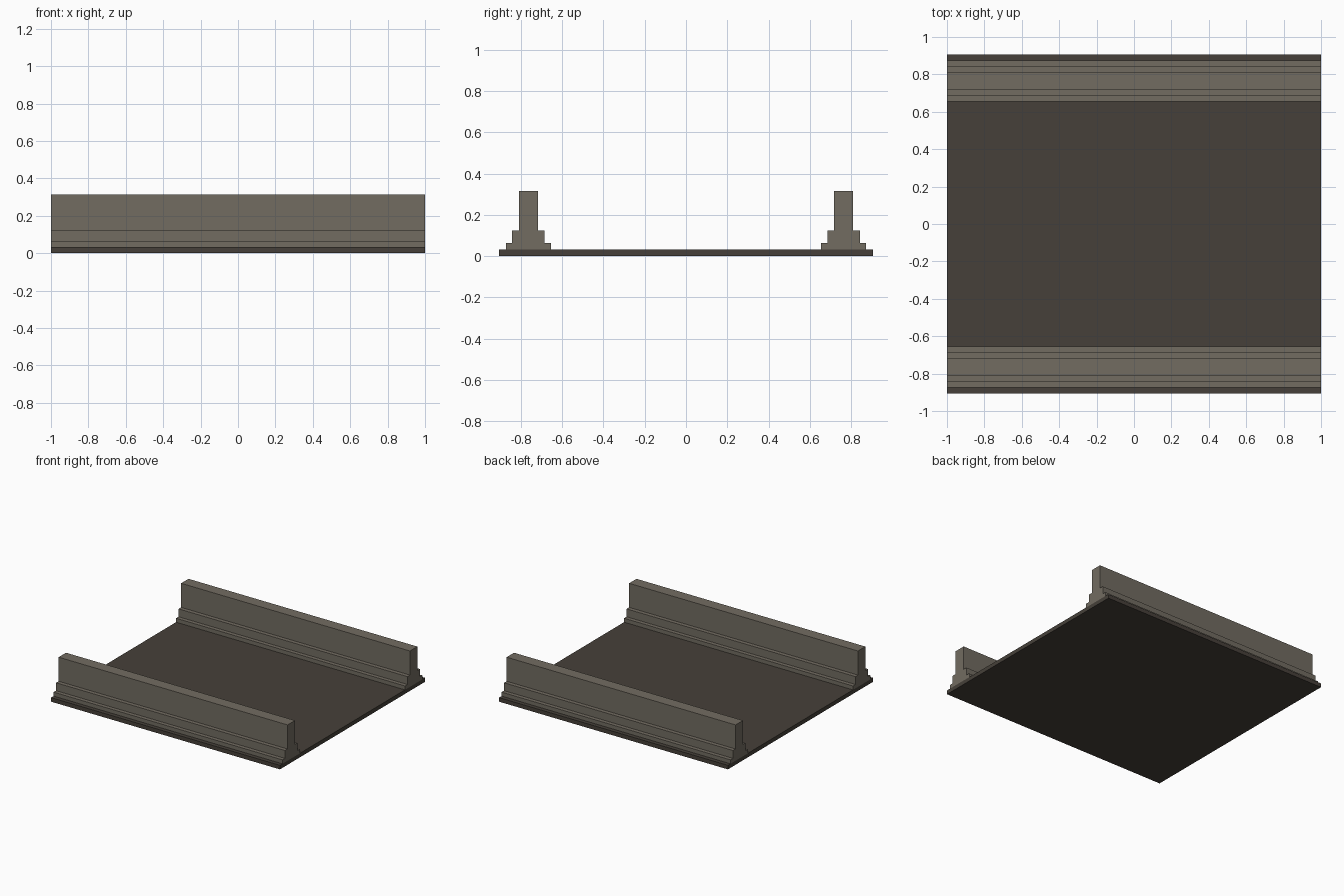
import bpy
import bmesh

cube = bpy.data.objects.get("Cube")
if cube:
    bpy.data.objects.remove(cube, do_unlink=True)


def make_material(name, color):
    mat = bpy.data.materials.new(name)
    mat.use_nodes = True
    mat.diffuse_color = color
    mat.node_tree.nodes["Principled BSDF"].inputs["Base Color"].default_value = color
    return mat


def extrude_profile(name, profile, mat, half_length=1.0):
    """Sweep a closed (y, z) outline along x."""
    bm = bmesh.new()
    face = bm.faces.new([bm.verts.new((-half_length, y, z)) for y, z in profile])
    swept = bmesh.ops.extrude_face_region(bm, geom=[face], use_keep_orig=True)
    verts = [v for v in swept["geom"] if isinstance(v, bmesh.types.BMVert)]
    bmesh.ops.translate(bm, verts=verts, vec=(2 * half_length, 0, 0))
    bmesh.ops.recalc_face_normals(bm, faces=bm.faces)
    mesh = bpy.data.meshes.new(name)
    bm.to_mesh(mesh)
    bm.free()
    mesh.materials.append(mat)
    obj = bpy.data.objects.new(name, mesh)
    bpy.context.collection.objects.link(obj)
    return obj


dark_stone = make_material("dark_stone", (0.061, 0.051, 0.041, 1))
light_stone = make_material("light_stone", (0.168, 0.150, 0.120, 1))

# Floor slab
DECK_TOP = 0.032
DECK_HALF = 0.905
extrude_profile("floor_slab", [(-DECK_HALF, 0), (DECK_HALF, 0),
                               (DECK_HALF, DECK_TOP), (-DECK_HALF, DECK_TOP)], dark_stone)

# Stepped parapet outline: half width and top height of each tier
tiers = [(0.109, 0.063), (0.078, 0.125), (0.046, 0.315)]
side = []
bottom = DECK_TOP
for half_width, top in tiers:
    side += [(half_width, bottom), (half_width, top)]
    bottom = top
outline = side + [(-y, z) for y, z in reversed(side)]

# Parapet walls along both edges
WALL_Y = 0.764
for name, sign in (("front_parapet", -1), ("back_parapet", 1)):
    extrude_profile(name, [(sign * WALL_Y + y, z) for y, z in outline], light_stone)
